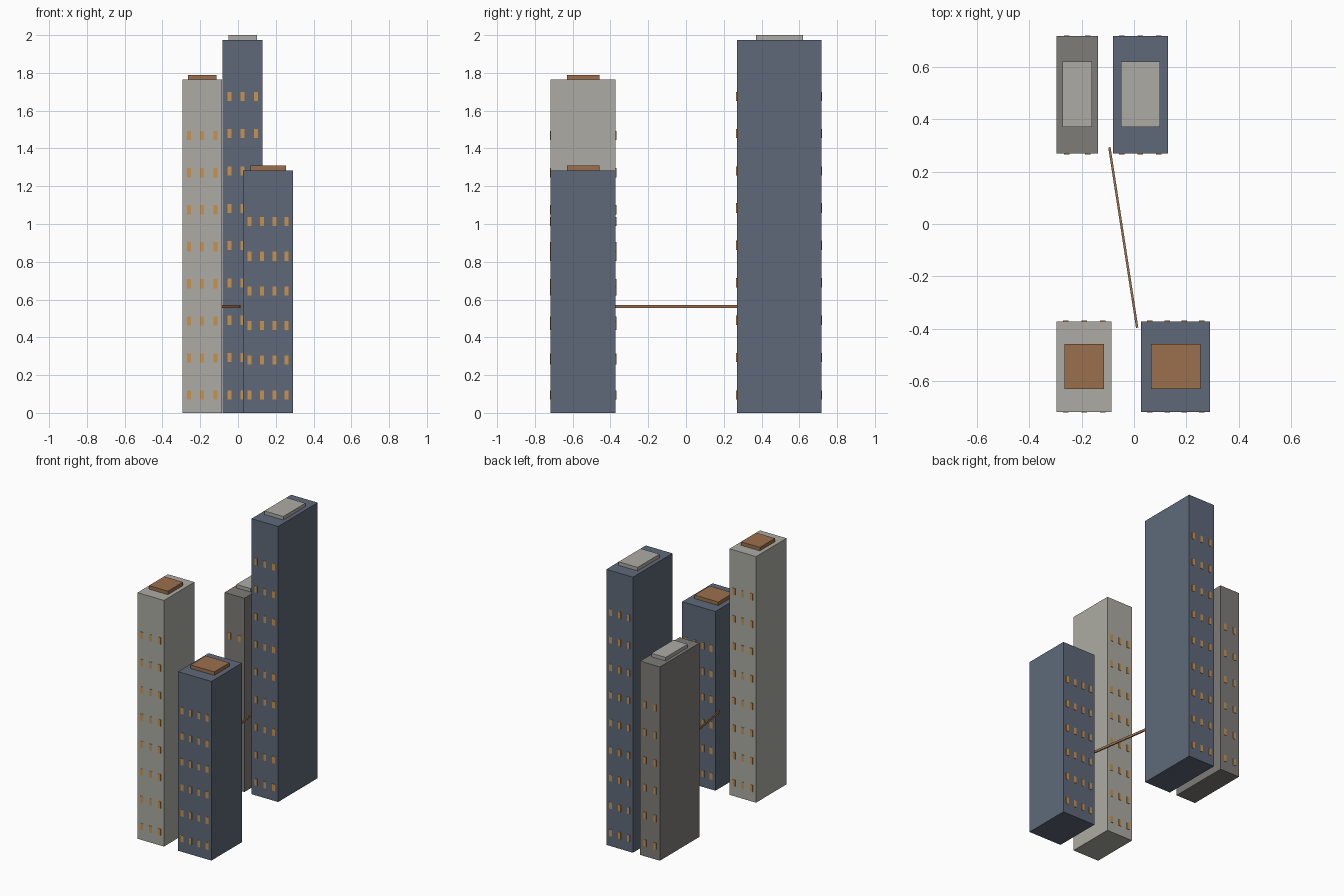
import bpy, bmesh, math
from mathutils import Matrix, Vector

if "Cube" in bpy.data.objects:
    bpy.data.objects.remove(bpy.data.objects["Cube"])


def srgb(r, g, b):
    f = lambda c: c / 12.92 if c <= 0.04045 else ((c + 0.055) / 1.055) ** 2.4
    return tuple(f(c / 255) for c in (r, g, b)) + (1.0,)


def material(name, rgb):
    m = bpy.data.materials.new(name)
    m.diffuse_color = srgb(*rgb)
    m.use_nodes = True
    m.node_tree.nodes["Principled BSDF"].inputs["Base Color"].default_value = m.diffuse_color
    return m


SLATE = material("slate_blue", (94, 105, 121))
STONE = material("pale_stone", (172, 171, 163))
GREY = material("warm_grey", (126, 124, 120))
BROWN = material("copper_brown", (155, 112, 77))
AMBER = material("amber_glass", (200, 146, 76))


def boxes(name, mat, items, rot=0.0):
    """One object from (centre, size) boxes, each turned about z."""
    bm = bmesh.new()
    for centre, size in items:
        bmesh.ops.create_cube(bm, size=1, matrix=Matrix.Translation(centre)
                              @ Matrix.Rotation(rot, 4, 'Z')
                              @ Matrix.Diagonal((*size, 1)))
    mesh = bpy.data.meshes.new(name)
    bm.to_mesh(mesh)
    bm.free()
    mesh.materials.append(mat)
    ob = bpy.data.objects.new(name, mesh)
    bpy.context.collection.objects.link(ob)
    return ob


def span(x0, x1, y0, y1, z0, z1):
    return (((x0 + x1) / 2, (y0 + y1) / 2, (z0 + z1) / 2),
            (x1 - x0, y1 - y0, z1 - z0))


def tower(name, mat, cap_mat, x0, x1, y0, y1, h, cap, cols, rows):
    # Shaft and rooftop block
    boxes(name, mat, [span(x0, x1, y0, y1, 0, h)])
    boxes(name + "_roof_block", cap_mat, [span(*cap, h, h + 0.025)])
    # Window plates on the front and back walls
    dx, dz = (x1 - x0) / cols, h / (rows + 1)
    boxes(name + "_windows", AMBER,
          [((x0 + (c + 0.5) * dx, y, 0.0955 + r * dz), (0.021, 0.006, 0.048))
           for y in (y0, y1) for c in range(cols) for r in range(rows)])


tower("front_left_tower", STONE, BROWN, -0.295, -0.085, -0.717, -0.372, 1.764,
      (-0.265, -0.115, -0.63, -0.458), 3, 8)
tower("front_right_tower", SLATE, BROWN, 0.027, 0.291, -0.717, -0.372, 1.284,
      (0.065, 0.253, -0.63, -0.458), 4, 6)
tower("back_right_tower", SLATE, STONE, -0.081, 0.13, 0.269, 0.717, 1.975,
      (-0.05, 0.10, 0.37, 0.62), 3, 9)
tower("back_left_tower", GREY, STONE, -0.295, -0.138, 0.269, 0.717, 1.389,
      (-0.272, -0.16, 0.37, 0.62), 2, 6)

# Slanting footbridge between the front right and back right towers
a, b = Vector((0.012, -0.396, 0.563)), Vector((-0.094, 0.293, 0.563))
d = b - a
boxes("footbridge", BROWN, [((a + b) / 2, (0.009, d.length, 0.016))],
      math.atan2(-d.x, d.y))
